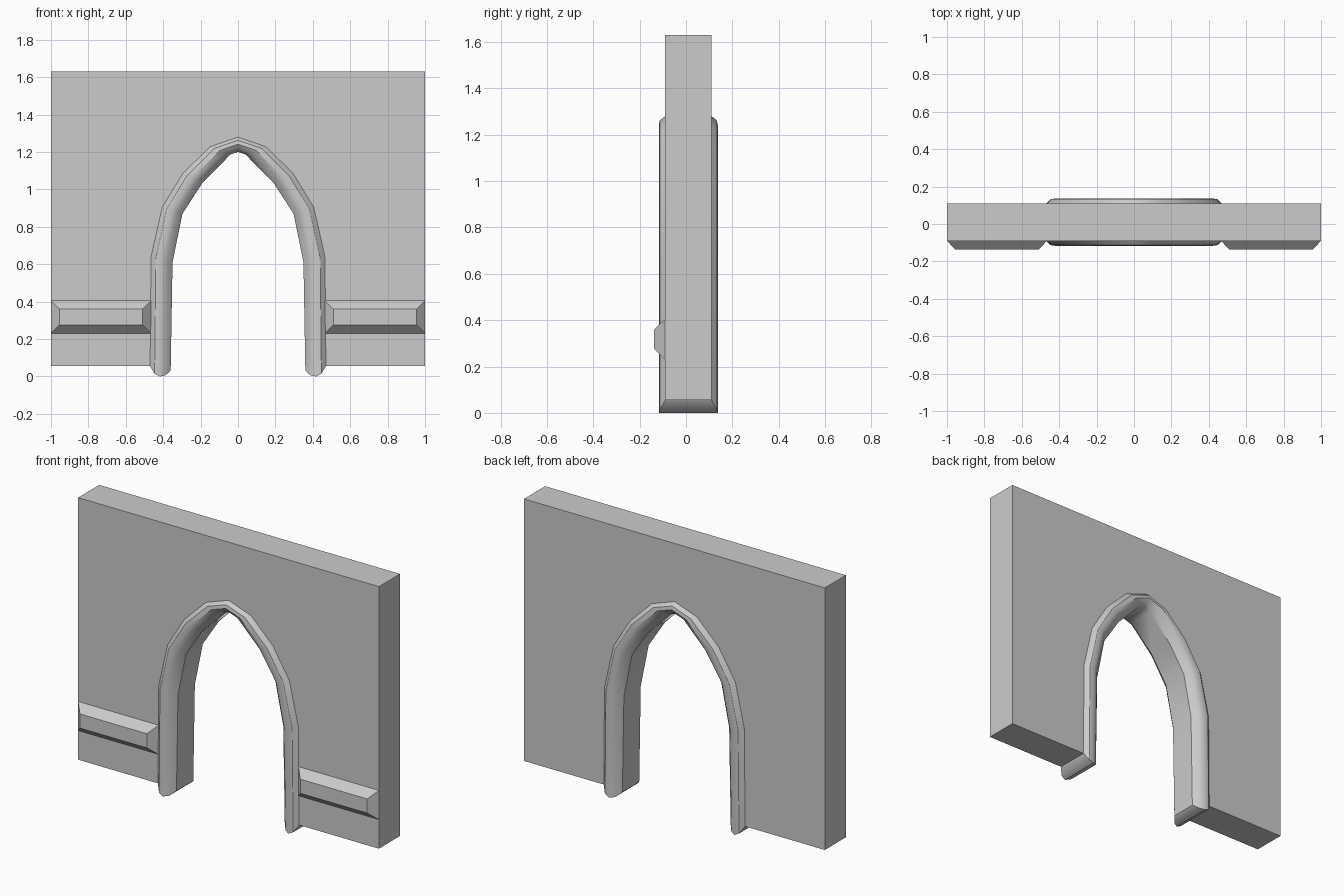
import bpy, bmesh

if "Cube" in bpy.data.objects:
    bpy.data.objects.remove(bpy.data.objects["Cube"])

Y0, Y1 = -0.09, 0.11          # wall faces
YC = (Y0 + Y1) / 2

# right half of the arch, foot to apex, where trim meets wall / where it meets the soffit
OUTER = [(0.47, 0.055), (0.465, 0.64), (0.405, 0.905), (0.295, 1.085), (0.15, 1.228), (0, 1.28)]
INNER = [(0.36, 0.03), (0.35, 0.61), (0.297, 0.87), (0.19, 1.035), (0.04, 1.187), (0, 1.2)]
# trim section: blend outer to inner, y distance from wall centre, foot height
SECTION = [(0, 0.1, 0.055), (0.22, 0.123, 0.014), (0.48, 0.127, 0.0), (0.75, 0.112, 0.006), (1, 0.08, 0.03)]


def full(half):
    return [(-x, z) for x, z in half] + [p for p in reversed(half[:-1])]


def finish(bm, name, smooth=False):
    bmesh.ops.remove_doubles(bm, verts=bm.verts[:], dist=1e-5)
    bmesh.ops.recalc_face_normals(bm, faces=bm.faces[:])
    me = bpy.data.meshes.new(name)
    bm.to_mesh(me)
    bm.free()
    ob = bpy.data.objects.new(name, me)
    bpy.context.collection.objects.link(ob)
    if smooth:
        bpy.ops.object.select_all(action='DESELECT')
        ob.select_set(True)
        bpy.context.view_layer.objects.active = ob
        bpy.ops.object.shade_smooth_by_angle(angle=0.6)
    return ob


# wall slab with the arch cut out; the jamb is covered by the trim
bm = bmesh.new()
arch = full(OUTER)
outline = [(-1, 0.055)] + arch + [(1, 0.055), (1, 1.63), (-1, 1.63)]
front = [bm.verts.new((x, Y0, z)) for x, z in outline]
back = [bm.verts.new((x, Y1, z)) for x, z in outline]
bm.faces.new(front)
bm.faces.new(back[::-1])
n = len(outline)
for i in range(n):
    if not 1 <= i < len(arch):
        j = (i + 1) % n
        bm.faces.new((front[i], front[j], back[j], back[i]))
finish(bm, "wall")

# arch trim: section swept through front, soffit and back
bm = bmesh.new()
rows = []
for t, d, foot in SECTION:
    half = [(a[0] + (b[0] - a[0]) * t, a[1] + (b[1] - a[1]) * t) for a, b in zip(OUTER, INNER)]
    half[0] = (half[0][0], foot)
    rows.append((full(half), d))
grid = [[bm.verts.new((x, YC - d, z)) for x, z in p] for p, d in rows]
grid += [[bm.verts.new((x, YC + d, z)) for x, z in p] for p, d in reversed(rows)]
for a, b in zip(grid, grid[1:]):
    for i in range(len(a) - 1):
        bm.faces.new((a[i], a[i + 1], b[i + 1], b[i]))
# rounded undersides of the two feet
m = len(grid)
for e in (0, -1):
    for i in range(m // 2 - 1):
        bm.faces.new((grid[i][e], grid[i + 1][e], grid[m - 2 - i][e], grid[m - 1 - i][e]))
finish(bm, "arch_trim", True)

# chamfered rail on each side of the front
for side, name in ((-1, "left_rail"), (1, "right_rail")):
    bm = bmesh.new()
    loops = []
    for y, xa, xb, za, zb in ((Y0, 0.465, 1, 0.23, 0.405), (-0.137, 0.51, 0.955, 0.275, 0.36)):
        loops.append([bm.verts.new((side * x, y, z)) for x, z in ((xa, za), (xb, za), (xb, zb), (xa, zb))])
    base, top = loops
    bm.faces.new(top)
    for i in range(4):
        j = (i + 1) % 4
        bm.faces.new((base[i], base[j], top[j], top[i]))
    finish(bm, name)
